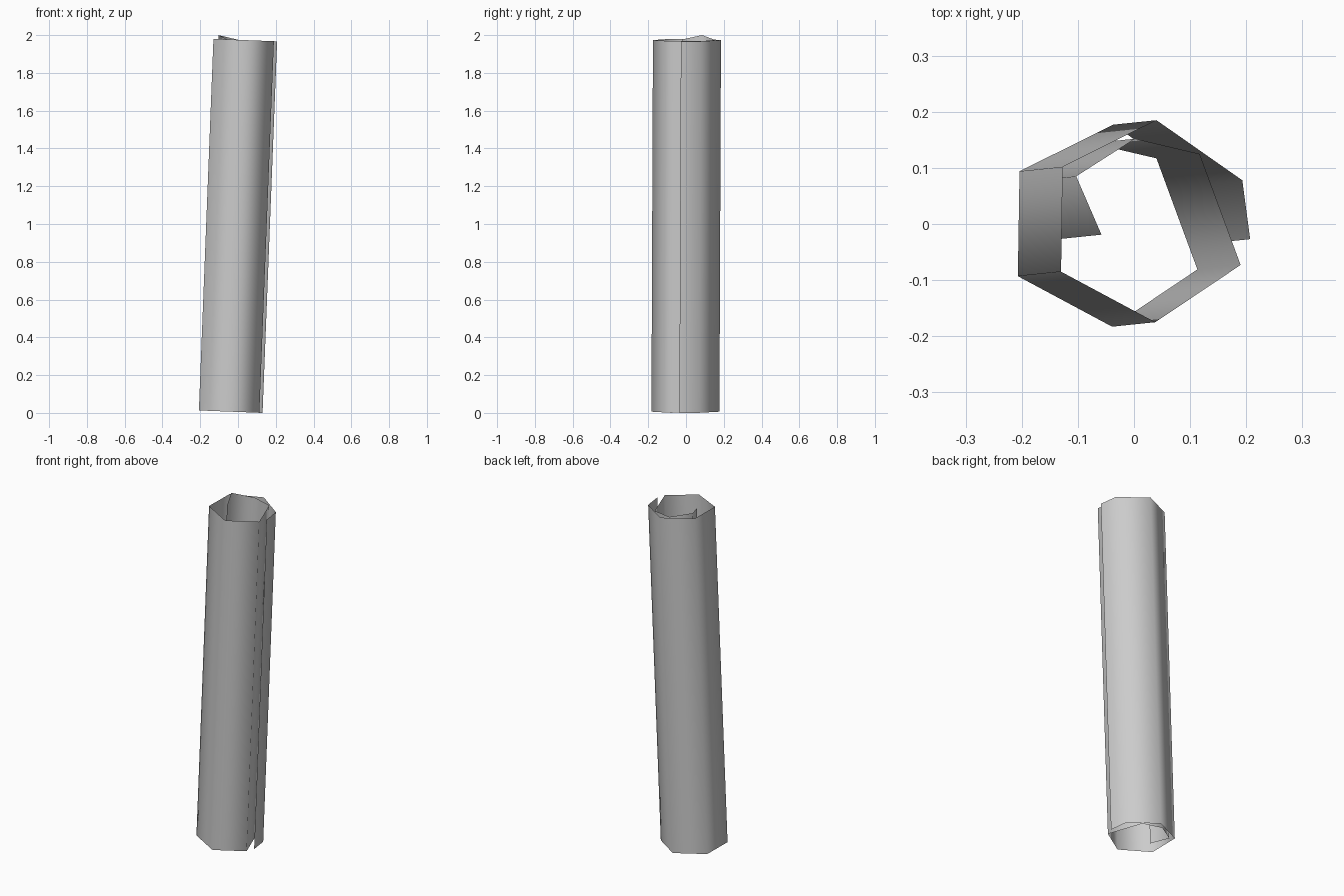
import bpy
import bmesh

if "Cube" in bpy.data.objects:
    bpy.data.objects.remove(bpy.data.objects["Cube"])

# Spiral cross-section of the rolled sheet at its top, from outer to inner end
SPIRAL = [(0.207, -0.027), (0.193, 0.078), (0.040, 0.185), (-0.127, 0.102),
          (-0.130, -0.085), (0.038, -0.175), (0.190, -0.073), (0.117, 0.125),
          (0.002, 0.152), (-0.103, 0.085), (-0.058, -0.019)]
LEAN_X, LEAN_Y = 0.077, 0.008   # offset between top and bottom of the leaning roll
SLOPE = 0.039                   # end planes are square to the leaning axis
RAISED = 9                      # inner corner that pokes out of the top

bm = bmesh.new()
top, bottom = [], []
for i, (x, y) in enumerate(SPIRAL):
    bx = x - LEAN_X
    lift = 0.021 if i == RAISED else 0.0
    top.append(bm.verts.new((x, y, 1.975 - SLOPE * x + lift)))
    bottom.append(bm.verts.new((bx, y - LEAN_Y, 0.005 - SLOPE * bx)))

# Wall panels between neighbouring profile points
for i in range(len(SPIRAL) - 1):
    face = bm.faces.new((bottom[i], bottom[i + 1], top[i + 1], top[i]))
    face.smooth = True

mesh = bpy.data.meshes.new("rolled_sheet")
bm.to_mesh(mesh)
bm.free()
sheet = bpy.data.objects.new("rolled_sheet", mesh)
bpy.context.collection.objects.link(sheet)
